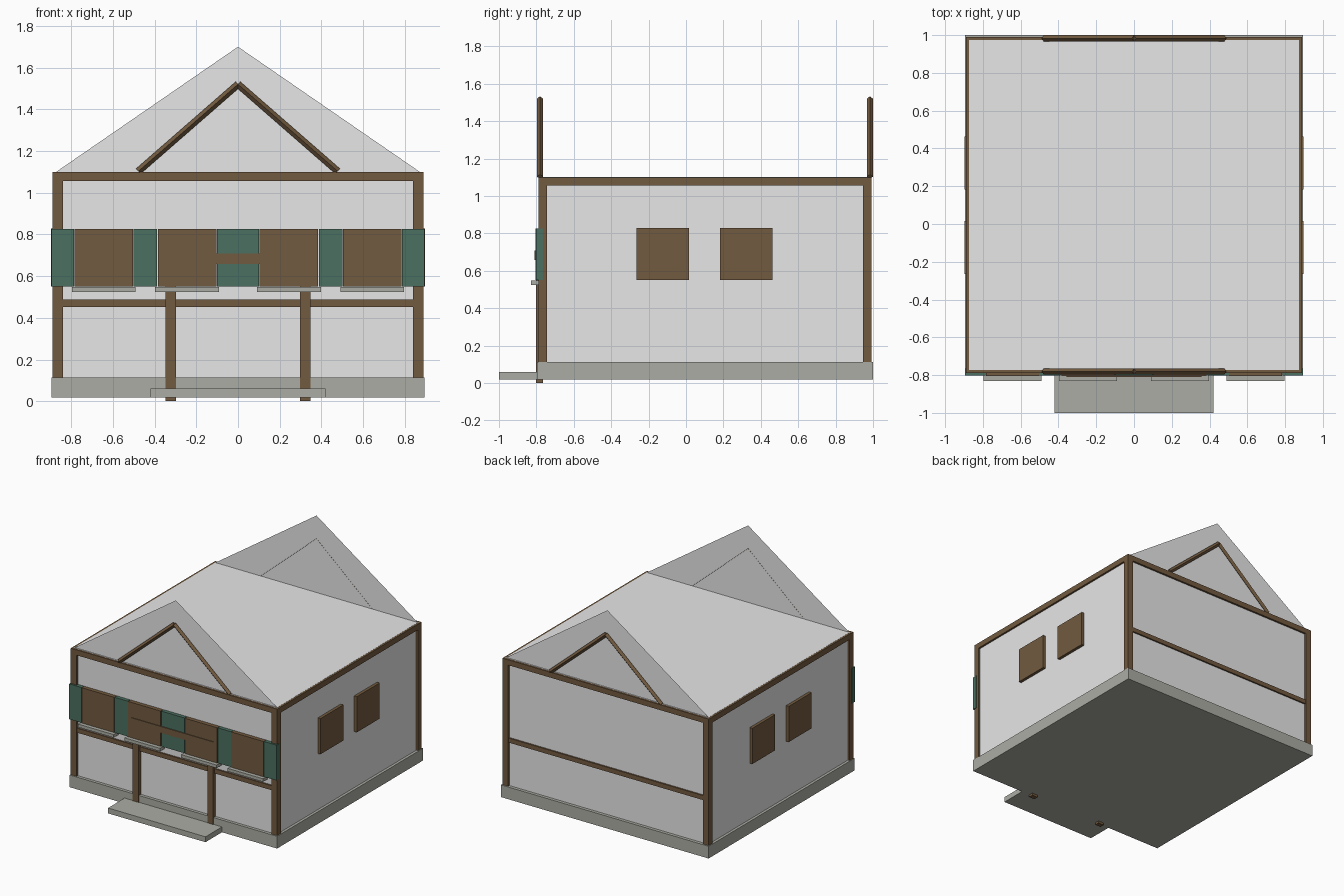
import bpy
from mathutils import Vector

if "Cube" in bpy.data.objects:
    bpy.data.objects.remove(bpy.data.objects["Cube"])


def material(name, r, g, b):
    m = bpy.data.materials.new(name)
    m.diffuse_color = (r, g, b, 1)
    m.use_nodes = True
    m.node_tree.nodes["Principled BSDF"].inputs["Base Color"].default_value = m.diffuse_color
    return m


PLASTER = material("pale_plaster", 0.80, 0.80, 0.80)
TIMBER = material("brown_timber", 0.17, 0.103, 0.05)
STONE = material("grey_stone", 0.416, 0.416, 0.378)
GREEN = material("green_paint", 0.071, 0.162, 0.118)
YC = 0.101  # middle of the house from front to back


def mesh_object(name, verts, faces, mat):
    me = bpy.data.meshes.new(name)
    me.from_pydata(verts, [], faces)
    me.materials.append(mat)
    ob = bpy.data.objects.new(name, me)
    bpy.context.collection.objects.link(ob)
    return ob


BOX_FACES = [(0, 1, 3, 2), (4, 6, 7, 5), (0, 4, 5, 1),
             (2, 3, 7, 6), (0, 2, 6, 4), (1, 5, 7, 3)]


def box(name, x, y, z, mat):
    """Box from (low, high) ranges on each axis."""
    verts = [(a, b, c) for a in x for b in y for c in z]
    return mesh_object(name, verts, BOX_FACES, mat)


def span(a, b, s):
    """Range a..b, mirrored when s is -1."""
    return tuple(sorted((a * s, b * s)))


def yspan(a, b, s):
    """Range measured from the middle of the house, mirrored front to back."""
    return tuple(YC + v for v in span(a, b, s))


def diamond_bar(name, start, end, r, mat):
    """Square bar standing on its edge between two points."""
    p, q = Vector(start), Vector(end)
    side = Vector((0, 1, 0))
    up = (q - p).normalized().cross(side)
    ring = [side * r, up * r, -side * r, -up * r]
    verts = [p + v for v in ring] + [q + v for v in ring]
    faces = [(i, (i + 1) % 4, (i + 1) % 4 + 4, i + 4) for i in range(4)]
    return mesh_object(name, verts, faces + [(3, 2, 1, 0), (4, 5, 6, 7)], mat)


# Stone base, plaster walls and front step
box("stone_base", (-0.895, 0.895), (-0.797, 1.0), (0.018, 0.113), STONE)
box("walls", (-0.874, 0.874), (YC - 0.874, YC + 0.874), (0.021, 1.1), PLASTER)
box("front_step", (-0.42, 0.42), (-1.0, -0.797), (0.018, 0.06), STONE)

# Timber frame, gables and rafters on front (-1) and back (+1)
for s, end in ((-1, "front"), (1, "back")):
    for sx, side in ((-1, "left"), (1, "right")):
        box(f"{end}_{side}_corner_post", span(0.84, 0.89, sx),
            yspan(0.845, 0.89, s), (0.1, 1.098), TIMBER)
        diamond_bar(f"{end}_{side}_rafter", (sx * 0.478, YC + s * 0.882, 1.103),
                    (0, YC + s * 0.882, 1.52), 0.0165, TIMBER)
    box(f"{end}_top_beam", (-0.889, 0.889), yspan(0.845, 0.889, s), (1.057, 1.099), TIMBER)
    box(f"{end}_middle_beam", (-0.85, 0.85), yspan(0.85, 0.886, s), (0.453, 0.488), TIMBER)
    y = YC + s * 0.866
    mesh_object(f"{end}_gable", [(-0.872, y, 1.1), (0.872, y, 1.1), (0, y, 1.7)],
                [(0, 1, 2) if s < 0 else (0, 2, 1)], PLASTER)

# Side beams and side windows
for sx, side in ((-1, "left"), (1, "right")):
    box(f"{side}_top_beam", span(0.845, 0.889, sx), (YC - 0.889, YC + 0.889),
        (1.055, 1.099), TIMBER)
    for i, y0 in enumerate((-0.265, 0.183)):
        box(f"{side}_window_{i + 1}", span(0.86, 0.897, sx),
            (y0, y0 + 0.28), (0.55, 0.828), TIMBER)

# Front windows with sills
for i, x in enumerate((-0.644, -0.244, 0.244, 0.644)):
    box(f"front_window_{i + 1}", (x - 0.14, x + 0.14), (-0.804, -0.76), (0.55, 0.825), TIMBER)
    box(f"front_sill_{i + 1}", (x - 0.153, x + 0.153), (-0.83, -0.765), (0.524, 0.548), STONE)

# Green shutters between and beside the windows
for i, (a, b) in enumerate(((-0.894, -0.786), (-0.502, -0.388), (-0.1, 0.1),
                            (0.388, 0.502), (0.786, 0.894))):
    box(f"shutter_{i + 1}", (a, b), (-0.802, -0.765), (0.55, 0.825), GREEN)

# Porch posts and lintel
for sx, side in ((-1, "left"), (1, "right")):
    box(f"{side}_porch_post", span(0.297, 0.347, sx), (-0.801, -0.765), (0, 0.68), TIMBER)
box("porch_lintel", (-0.358, 0.358), (-0.809, -0.765), (0.658, 0.708), TIMBER)
